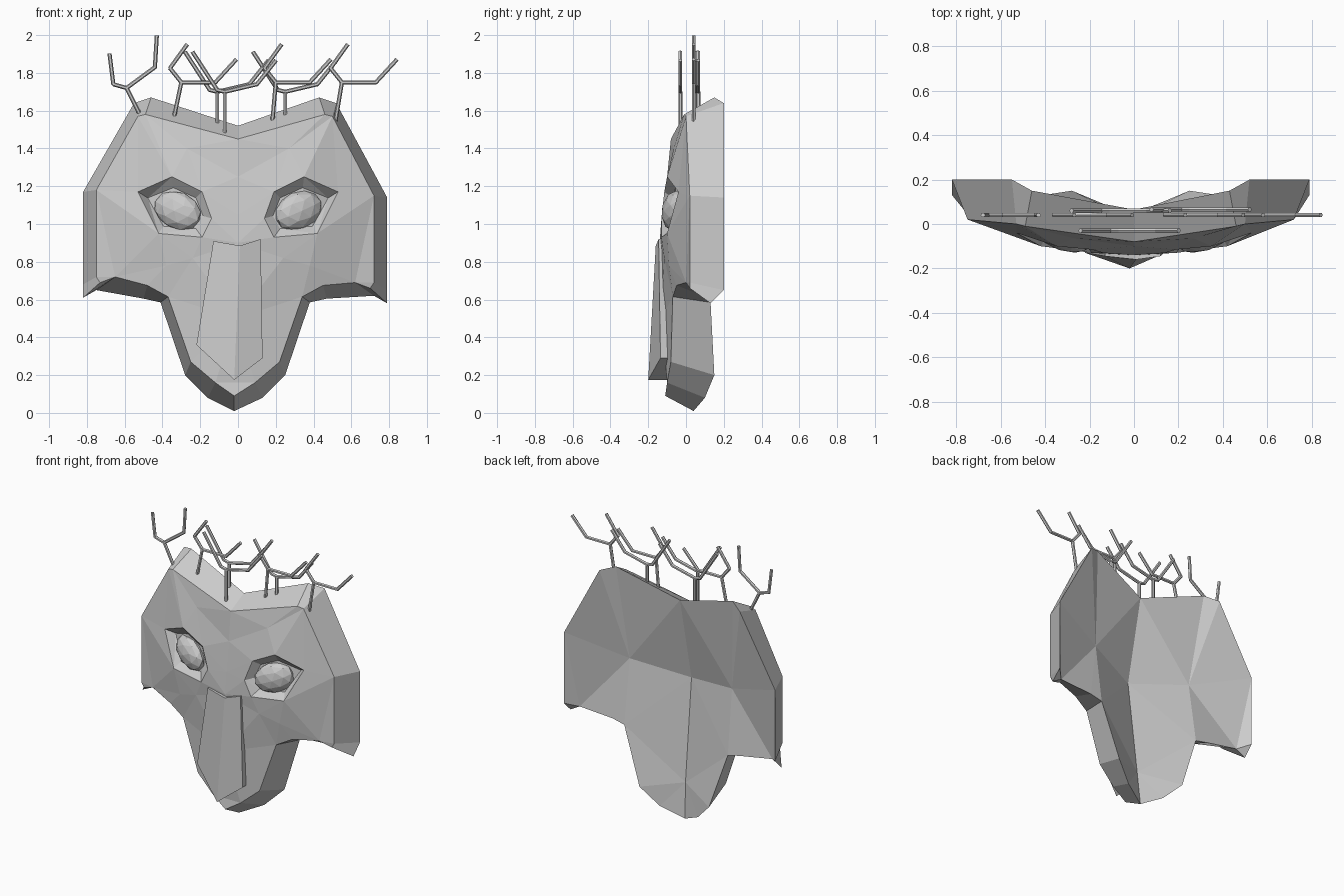
import bpy, bmesh
from mathutils import Vector, Matrix
from mathutils.geometry import delaunay_2d_cdt

if "Cube" in bpy.data.objects:
    bpy.data.objects.remove(bpy.data.objects["Cube"])


def finish(bm, name):
    bmesh.ops.recalc_face_normals(bm, faces=bm.faces)
    me = bpy.data.meshes.new(name)
    bm.to_mesh(me)
    bm.free()
    ob = bpy.data.objects.new(name, me)
    bpy.context.collection.objects.link(ob)
    return ob


def flip(p):
    # the mask is slightly lopsided: left side wider and a touch higher
    x, y, z = p
    return (-x - 0.03, y, z + (0.03 if x > 0.55 else 0))


def mirror(p):
    return (-p[0], p[1], p[2])


# Mask rim: (front point, back point), right half from brow notch to chin
RIM = [
    ((0, -.08, 1.45), (0, .065, 1.52)),
    ((.46, -.01, 1.58), (.43, .15, 1.67)),
    ((.50, 0, 1.57), (.52, .20, 1.64)),
    ((.72, .02, 1.15), (.79, .20, 1.14)),
    ((.72, .02, .69), (.79, .20, .65)),
    ((.70, .02, .66), (.79, .13, .58)),
    ((.62, 0, .69), (.72, .13, .62)),
    ((.45, -.05, .675), (.47, .13, .605)),
    ((.34, -.07, .615), (.38, .13, .585)),
    ((.22, -.08, .27), (.25, .15, .20)),
    ((.09, -.10, .16), (.13, .10, .08)),
    ((-.02, -.11, .09), (-.02, .04, .01)),
]
rim = RIM + [(flip(a), flip(b)) for a, b in RIM[-2:0:-1]]

# Eye socket rim (right), with a sunken inner ring
SOCKET = [(.14, -.13, 1.03), (.19, -.13, .93), (.42, -.10, .95),
          (.53, -.04, 1.17), (.35, -.10, 1.25), (.19, -.115, 1.17)]
EYE = Vector((.32, -.06, 1.07))
inner = [(EYE.x + (x - EYE.x) * .75, y + .045, EYE.z + (z - EYE.z) * .68)
         for x, y, z in SOCKET]
rings = [SOCKET, inner, [mirror(p) for p in SOCKET], [mirror(p) for p in inner]]

# Loose surface points
CHEEK = [(.24, -.115, .82), (.38, -.09, .78), (.27, -.065, 1.40)]
front_mid = [(0, -.10, 1.25), (0, -.125, 1.05), (0, -.14, .9), (-.01, -.13, .5)]
front_mid += CHEEK + [mirror(p) for p in CHEEK]
back_mid = [(0, -.06, .94), (.38, .07, 1.02), (-.40, .07, 1.02), (-.01, .02, .25)]


def sheet(bm, outline, loops, loose):
    """Triangulated relief surface in the xz plane; returns outline verts."""
    pts, edges = [], []
    for loop in [outline] + loops:
        s, n = len(pts), len(loop)
        edges += [(s + i, s + (i + 1) % n) for i in range(n)]
        pts += loop
    pts = pts + loose
    res = delaunay_2d_cdt([Vector((p[0], p[2])) for p in pts], edges, [], 1, 1e-5)
    vs, where = [], {}
    for co, orig in zip(res[0], res[3]):
        y = pts[orig[0]][1] if orig else 0
        v = bm.verts.new((co.x, y, co.y))
        vs.append(v)
        for o in orig:
            where[o] = v
    for f in res[2]:
        bm.faces.new([vs[i] for i in f])
    return [where[i] for i in range(len(outline))]


# Mask shell: front relief, hollowed back, walls between
bm = bmesh.new()
fr = sheet(bm, [a for a, b in rim], rings, front_mid)
bk = sheet(bm, [b for a, b in rim], [], back_mid)
n = len(rim)
for i in range(n):
    j = (i + 1) % n
    bm.faces.new((fr[i], fr[j], bk[j], bk[i]))
finish(bm, "mask_shell")

# Faceted eyes
for side, name in ((1, "eye_right"), (-1, "eye_left")):
    bm = bmesh.new()
    bmesh.ops.create_icosphere(bm, subdivisions=2, radius=1)
    m = (Matrix.Translation((EYE.x * side, EYE.y, EYE.z))
         @ Matrix.Rotation(.32 * side, 4, 'Z')
         @ Matrix.Rotation(-.4 * side, 4, 'Y')
         @ Matrix.Diagonal((.135, .06, .10, 1)))
    bmesh.ops.transform(bm, matrix=m, verts=bm.verts)
    finish(bm, name)

# Snout plate: ridge down the middle
top = [(-.13, -.145, .91), (.01, -.16, .885), (.12, -.145, .92)]
bottom = [(-.22, -.13, .36), (-.02, -.20, .175), (.13, -.135, .29)]
bm = bmesh.new()
f = [bm.verts.new(p) for p in top + bottom]
b = [bm.verts.new((x, -.075, z)) for x, y, z in top + bottom]
for i in (0, 1):
    for g in (f, b):
        bm.faces.new((g[i], g[i + 1], g[i + 4], g[i + 3]))
ringidx = [0, 1, 2, 5, 4, 3]
for k in range(6):
    i, j = ringidx[k], ringidx[(k + 1) % 6]
    bm.faces.new((f[i], f[j], b[j], b[i]))
finish(bm, "snout_plate")


def rod(bm, a, c, r=.011):
    a, c = Vector(a), Vector(c)
    d = c - a
    m = Matrix.Translation((a + c) / 2) @ d.to_track_quat('Z', 'Y').to_matrix().to_4x4()
    bmesh.ops.create_cone(bm, cap_ends=True, segments=6, radius1=r, radius2=r,
                          depth=d.length + r * .5, matrix=m)


# Twigs: offsets from the fork as two prongs of two segments each
HOOK = [((-.06, .075), (.03, .20)), ((.18, 0), (.29, .12))]
SPREAD = [((-.04, .01), (-.17, .21)), ((.17, .04), (.27, .165))]
OUTER = [((-.07, .02), (-.09, .18)), ((.15, .11), (.16, .275))]
TWIGS = [  # base x, base z, fork x, fork z, y, prongs
    (-.50, 1.54, -.59, 1.72, .04, OUTER),
    (-.34, 1.56, -.30, 1.75, .04, HOOK),
    (-.11, 1.48, -.11, 1.70, .06, SPREAD),
    (-.07, 1.45, -.07, 1.70, -.03, SPREAD),
    (.18, 1.52, .20, 1.75, .04, HOOK),
    (.25, 1.54, .25, 1.70, .065, SPREAD),
    (.51, 1.51, .55, 1.75, .04, HOOK),
]
for k, (bx, bz, fx, fz, y, prongs) in enumerate(TWIGS):
    bm = bmesh.new()
    fork = (fx, y, fz)
    rod(bm, (bx, y, bz), fork)
    for (dx, dz), (ex, ez) in prongs:
        elbow = (fx + dx, y, fz + dz)
        rod(bm, fork, elbow)
        rod(bm, elbow, (fx + ex, y, fz + ez))
    finish(bm, f"twig_{k + 1}")
